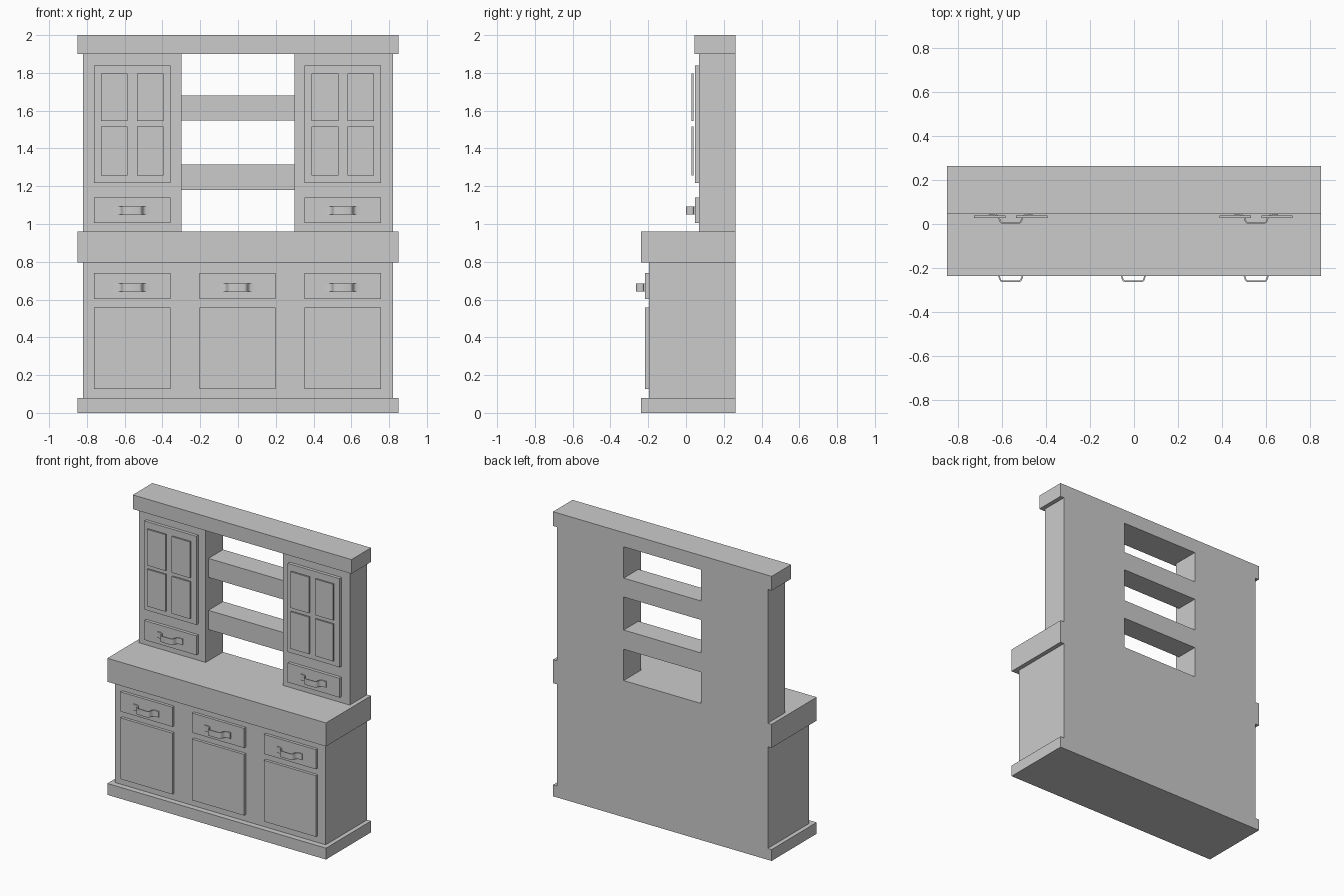
import bpy, bmesh

if "Cube" in bpy.data.objects:
    bpy.data.objects.remove(bpy.data.objects["Cube"])

BACK = 0.263
CENTRES = (-0.560, -0.003, 0.555)
SIDES = ("left", "middle", "right")


def finish(name, bm):
    bmesh.ops.recalc_face_normals(bm, faces=bm.faces[:])
    mesh = bpy.data.meshes.new(name)
    bm.to_mesh(mesh)
    bm.free()
    ob = bpy.data.objects.new(name, mesh)
    bpy.context.collection.objects.link(ob)
    return ob


def box(name, x0, x1, y0, y1, z0, z1):
    bm = bmesh.new()
    bmesh.ops.create_cube(bm, size=1)
    for v in bm.verts:
        v.co.x = x0 + (v.co.x + 0.5) * (x1 - x0)
        v.co.y = y0 + (v.co.y + 0.5) * (y1 - y0)
        v.co.z = z0 + (v.co.z + 0.5) * (z1 - z0)
    return finish(name, bm)


def handle(name, cx, y, z):
    """Bent flat strip: flanges on the drawer, grip standing proud."""
    half = [(0.099, 0), (0.072, 0.001), (0.063, 0.004), (0.055, 0.010),
            (0.049, 0.020), (0.045, 0.033), (0.042, 0.038), (0.036, 0.040)]
    path = [(-x, d) for x, d in half] + [(x, d) for x, d in reversed(half)]
    t = 0.007
    # outer side of the strip is wider where it runs down the ramp
    outer = []
    for i, (x, d) in enumerate(path):
        a, b = path[max(i - 1, 0)], path[min(i + 1, len(path) - 1)]
        dx, dd = b[0] - a[0], b[1] - a[1]
        n = (dx * dx + dd * dd) ** 0.5
        outer.append((x - dd / n * t, d + dx / n * t))
    bm = bmesh.new()
    rings = []
    for p, q in zip(path, outer):
        rings.append([bm.verts.new((cx + x, y - d, z + h))
                      for (x, d), h in ((p, -0.021), (q, -0.021), (q, 0.021), (p, 0.021))])
    for a, b in zip(rings, rings[1:]):
        for k in range(4):
            bm.faces.new((a[k], a[(k + 1) % 4], b[(k + 1) % 4], b[k]))
    bm.faces.new(rings[0])
    bm.faces.new(rings[-1][::-1])
    ob = finish(name, bm)
    bpy.context.view_layer.objects.active = ob
    ob.select_set(True)
    bpy.ops.object.shade_smooth_by_angle(angle=0.7)
    ob.select_set(False)


# carcass
box("plinth", -0.85, 0.85, -0.237, BACK, 0, 0.08)
box("base_cabinet", -0.82, 0.82, -0.197, BACK, 0.08, 0.795)
box("countertop", -0.85, 0.85, -0.237, BACK, 0.795, 0.96)
box("cornice", -0.85, 0.85, 0.046, BACK, 1.90, 2.0)
box("upper_cabinet_left", -0.82, -0.30, 0.07, BACK, 0.96, 1.90)
box("upper_cabinet_right", 0.30, 0.82, 0.07, BACK, 0.96, 1.90)

# open shelves between the upper cabinets
box("lower_shelf", -0.30, 0.30, 0.10, BACK, 1.18, 1.315)
box("upper_shelf", -0.30, 0.30, 0.10, BACK, 1.547, 1.68)

# base doors and drawers
for side, cx in zip(SIDES, CENTRES):
    box(f"base_door_{side}", cx - 0.202, cx + 0.202, -0.217, -0.197, 0.127, 0.557)
    box(f"base_drawer_{side}", cx - 0.202, cx + 0.202, -0.217, -0.197, 0.602, 0.74)
    handle(f"base_handle_{side}", cx, -0.217, 0.663)

# upper doors with four raised panels, and small drawers
for side, cx in zip(SIDES[::2], CENTRES[::2]):
    box(f"upper_door_{side}", cx - 0.202, cx + 0.202, 0.048, 0.07, 1.217, 1.84)
    for i, px in enumerate((-0.095, 0.095)):
        for j, (z0, z1) in enumerate(((1.257, 1.517), (1.544, 1.798))):
            box(f"door_panel_{side}_{i}{j}", cx + px - 0.071, cx + px + 0.071,
                0.028, 0.039, z0, z1)
    box(f"upper_drawer_{side}", cx - 0.202, cx + 0.202, 0.048, 0.07, 1.004, 1.14)
    handle(f"upper_handle_{side}", cx, 0.048, 1.071)
